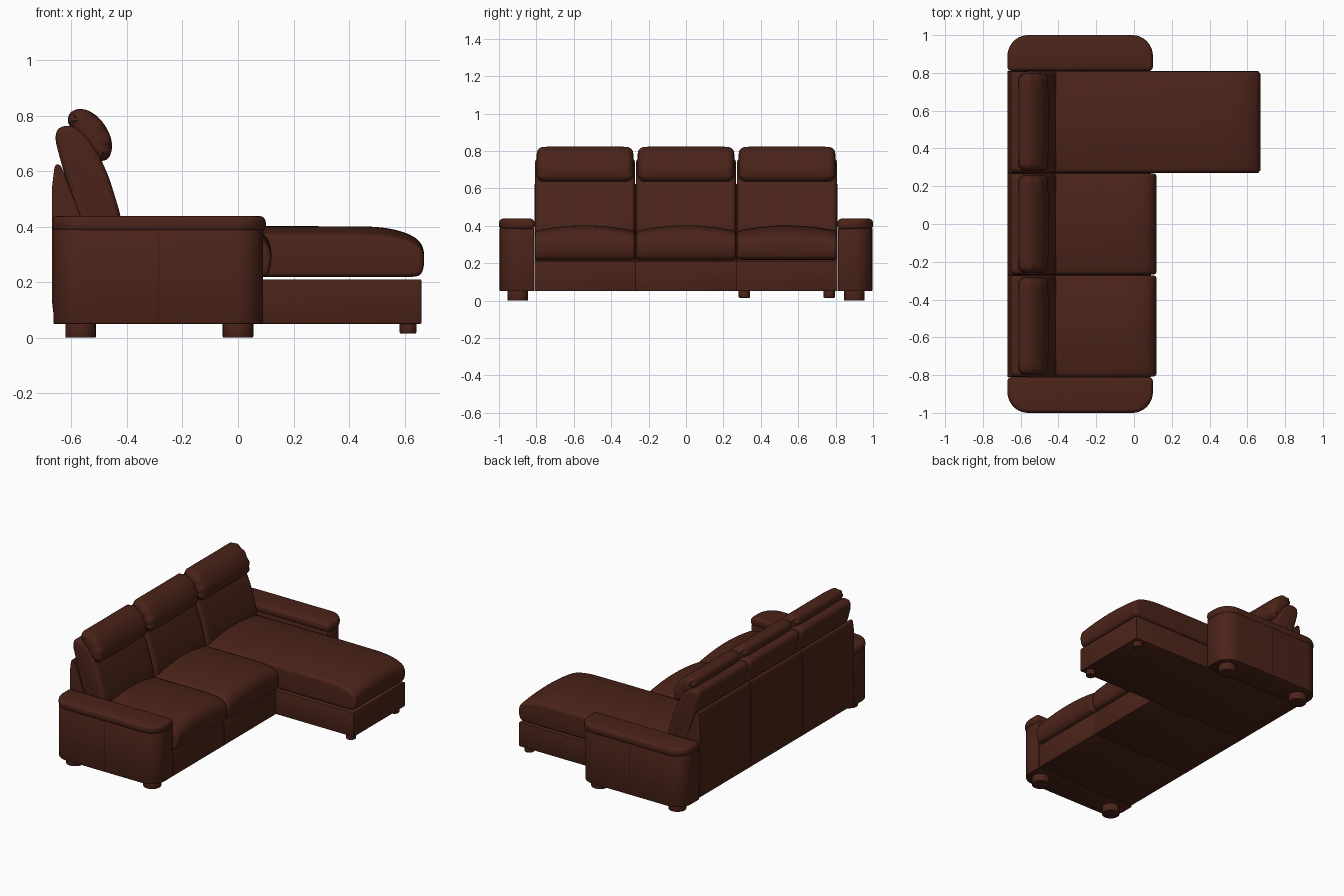
import bpy, bmesh
from math import sin, cos, pi, radians
from mathutils import Vector

if "Cube" in bpy.data.objects:
    bpy.data.objects.remove(bpy.data.objects["Cube"])


def material(name, rgb):
    m = bpy.data.materials.new(name)
    m.diffuse_color = (*rgb, 1)
    m.use_nodes = True
    m.node_tree.nodes["Principled BSDF"].inputs["Base Color"].default_value = m.diffuse_color
    return m


LEATHER = material("brown_leather", (0.07, 0.017, 0.0095))
SEAM = material("dark_seam", (0.02, 0.005, 0.003))


def finish(bm, name, mat=LEATHER):
    bmesh.ops.recalc_face_normals(bm, faces=bm.faces[:])
    me = bpy.data.meshes.new(name)
    bm.to_mesh(me)
    bm.free()
    me.materials.append(mat)
    ob = bpy.data.objects.new(name, me)
    bpy.context.collection.objects.link(ob)
    return ob


def soften(bm, width, segs):
    """Bevel every sharp edge."""
    bmesh.ops.recalc_face_normals(bm, faces=bm.faces[:])
    bm.normal_update()
    edges = [e for e in bm.edges if e.calc_face_angle(0) > radians(40)]
    bmesh.ops.bevel(bm, geom=edges, offset=width, segments=segs, profile=0.5, affect='EDGES')


def extrude_plan(name, outline, z0, z1, bevel=0.0, segs=2, mat=LEATHER):
    """Vertical prism over an xy outline, with softened edges."""
    bm = bmesh.new()
    face = bm.faces.new([bm.verts.new((x, y, z0)) for x, y in outline])
    top = bmesh.ops.extrude_face_region(bm, geom=[face])
    for v in top["geom"]:
        if isinstance(v, bmesh.types.BMVert):
            v.co.z = z1
    # keep the underside closed
    if len([f for f in bm.faces if all(abs(v.co.z - z0) < 1e-6 for v in f.verts)]) == 0:
        bm.faces.new([v for v in bm.verts if abs(v.co.z - z0) < 1e-6])
    if bevel:
        soften(bm, bevel, segs)
    return finish(bm, name, mat)


def box(name, x0, x1, y0, y1, z0, z1, bevel=0.0, mat=LEATHER):
    return extrude_plan(name, [(x0, y0), (x1, y0), (x1, y1), (x0, y1)], z0, z1, bevel, 2, mat)


def foot(name, x, y, r, z0, z1):
    ring = [(x + r * cos(i * pi / 16), y + r * sin(i * pi / 16)) for i in range(32)]
    return extrude_plan(name, ring, z0, z1, 0.004)


def smooth_profile(pts, cut, rounds=2):
    """Corner cutting, limited so long edges stay straight."""
    pts = [Vector(p) for p in pts]
    for _ in range(rounds):
        out = []
        for i, p in enumerate(pts):
            q = pts[(i + 1) % len(pts)]
            d = q - p
            c = d.normalized() * min(d.length * 0.25, cut)
            out += [p + c, q - c]
        pts, cut = out, cut * 0.5
    return pts


def loft(name, profile, y0, y1, r, cut=0.02, crown=0.0, ripple=0.0):
    """Cushion: xz profile swept along y with rounded ends, optional crown and end folds."""
    pts = smooth_profile(profile, cut)
    n = len(pts)
    normals = []
    for i in range(n):
        t = (pts[(i + 1) % n] - pts[i - 1]).normalized()
        normals.append(Vector((-t.y, t.x)))
    zlo, zhi = min(p.y for p in pts), max(p.y for p in pts)
    mid, half = (y0 + y1) / 2, (y1 - y0) / 2
    arc = [(r * (1 - sin(a)), half - r * (1 - cos(a)))
           for a in [k * pi / 10 for k in range(6)]]
    side = [(inset, dist) for inset, dist in arc]
    inner = half - r
    stations = [(i, -d) for i, d in side]
    stations += [(0, -inner + 2 * inner * k / 16) for k in range(1, 16)]
    stations += [(i, d) for i, d in reversed(side)]
    # ring order: inset is greatest at the tips
    stations = [(r - (max(0, r * r - max(0, abs(d) - inner) ** 2)) ** 0.5, d) for _, d in stations]
    bm = bmesh.new()
    rings = []
    for inset, d in stations:
        t = d / half
        ring = []
        for i, (p, nrm) in enumerate(zip(pts, normals)):
            fold = ripple * (0.5 + 0.5 * sin(2 * pi * 9 * i / n)) * abs(t) ** 10
            q = p + nrm * (inset + fold)
            z = q.y - crown * t * t * max(0, (q.y - zlo) / (zhi - zlo))
            ring.append(bm.verts.new((q.x, mid + d, z)))
        rings.append(ring)
    for a, b in zip(rings, rings[1:]):
        for i in range(n):
            j = (i + 1) % n
            bm.faces.new((a[i], a[j], b[j], b[i]))
    bm.faces.new(rings[0])
    bm.faces.new(rings[-1])
    bmesh.ops.remove_doubles(bm, verts=bm.verts[:], dist=1e-5)
    return finish(bm, name)


def arm_outline(x0, x1, inner, outer, r, s):
    """Plan of an armrest: square inside, rounded outside corners."""
    pts = [(x0, inner), (x1, inner)]
    pts += [(x1 - r + r * cos(k * pi / 20), outer - r + r * sin(k * pi / 20)) for k in range(11)]
    pts += [(x0 + r - r * sin(k * pi / 20), outer - r + r * cos(k * pi / 20)) for k in range(11)]
    return [(x, s * y) for x, y in pts]


BACK_PANEL = [(-.66, .05), (-.56, .05), (-.56, .42), (-.635, .615), (-.645, .625),
              (-.66, .622), (-.67, .54), (-.67, .13)]
BACK_CUSHION = [(-.57, .34), (-.405, .34), (-.425, .45), (-.465, .58), (-.52, .70), (-.575, .755),
                (-.61, .765), (-.648, .757), (-.66, .72), (-.645, .66), (-.58, .43)]
HEADREST = [(-.60, .75), (-.545, .665), (-.505, .635), (-.465, .64), (-.45, .69), (-.465, .745),
            (-.505, .80), (-.56, .828), (-.605, .815), (-.615, .78)]
SEAT = [(-.6, .215), (.09, .215), (.115, .24), (.122, .30), (.113, .35), (.08, .387),
        (0, .402), (-.5, .402), (-.6, .39)]
CHAISE = [(-.6, .218), (.63, .218), (.662, .228), (.672, .28), (.667, .33), (.64, .362),
          (.58, .387), (.5, .40), (.2, .402), (-.6, .40)]

# Three seat sections; the last carries the chaise
for i, y in enumerate((-0.54, 0.0, 0.54)):
    chaise = i == 2
    tag = ("left", "middle", "chaise")[i]
    a, b = y - 0.27, y + 0.27
    box(tag + "_base", -0.62, 0.66 if chaise else 0.09, a, b, 0.05, 0.21, 0.004)
    loft(tag + "_back_panel", BACK_PANEL, a, b, 0.004, 0.01)
    loft(tag + "_seat_cushion", CHAISE if chaise else SEAT, a + .002, b - .002, 0.02, crown=0.03)
    loft(tag + "_back_cushion", BACK_CUSHION, a + .003, b - .003, 0.025)
    loft(tag + "_headrest", HEADREST, a + .012, b - .012, 0.035, ripple=0.014)

# Armrests with padded tops, side seams and feet
for s, tag in ((-1, "left"), (1, "right")):
    extrude_plan(tag + "_arm", arm_outline(-.665, .09, .812, .996, .10, s), 0.05, 0.39, 0.004)
    extrude_plan(tag + "_arm_pad", arm_outline(-.67, .10, .81, 1.0, .11, s), 0.38, 0.438, 0.022, 4)
    box(tag + "_arm_seam", -.287, -.284, min(s * .98, s * .997), max(s * .98, s * .997),
        0.06, 0.375, mat=SEAM)
    for end, x in (("back", -0.567), ("front", 0.0)):
        foot(f"{tag}_{end}_foot", x, s * 0.9, 0.055, 0.0, 0.055)

# Small feet below the chaise end
for tag, y in (("inner", 0.312), ("outer", 0.766)):
    foot(tag + "_chaise_foot", 0.612, y, 0.03, 0.015, 0.055)

# Smooth shading with sharp edges kept
bpy.ops.object.select_all(action='DESELECT')
for ob in bpy.data.objects:
    ob.select_set(True)
    bpy.context.view_layer.objects.active = ob
bpy.ops.object.shade_smooth_by_angle(angle=radians(40))
